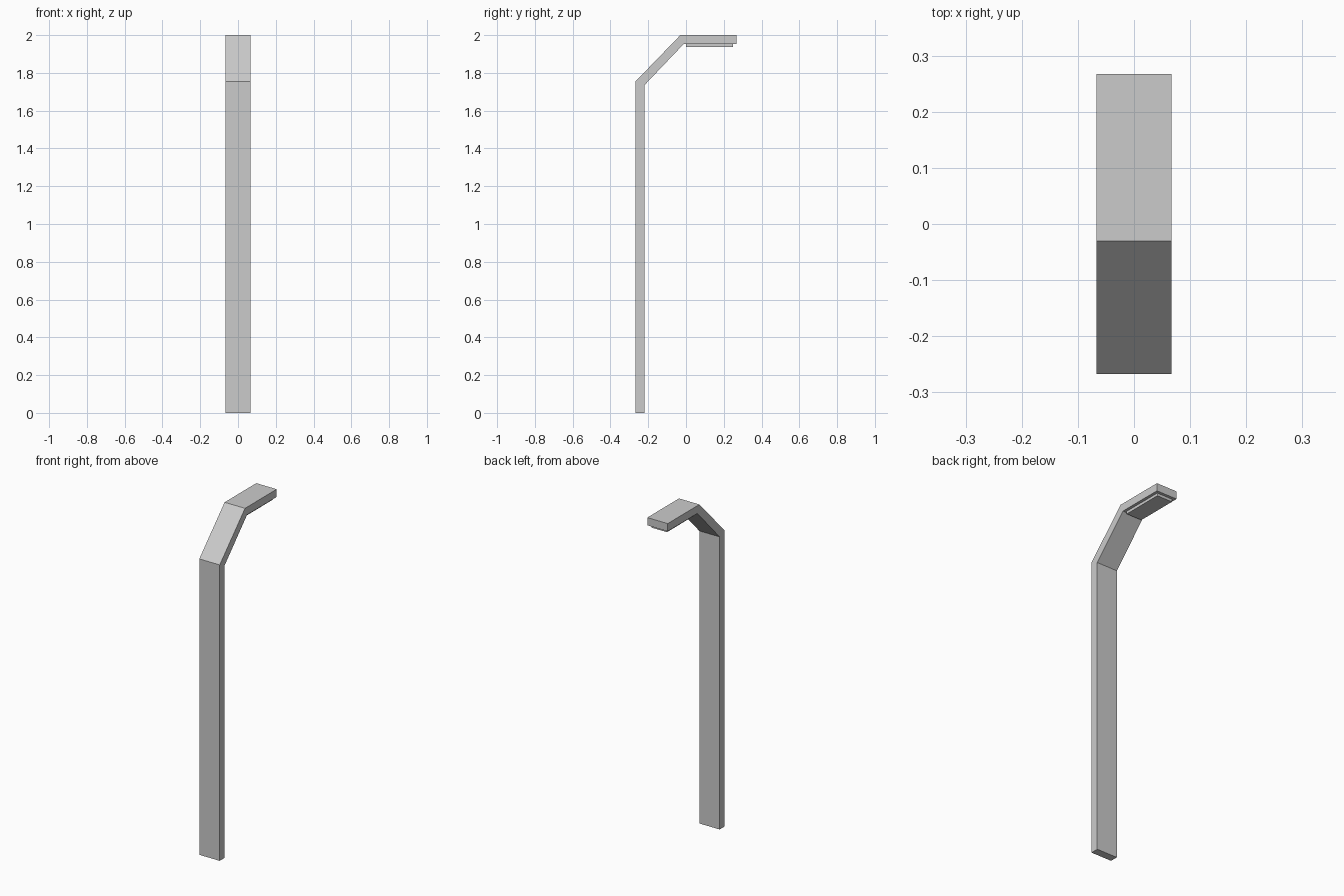
import bpy
import bmesh

if "Cube" in bpy.data.objects:
    bpy.data.objects.remove(bpy.data.objects["Cube"])


def extrude_profile(name, points, half_width):
    """Extrude a closed (y, z) profile symmetrically along x."""
    bm = bmesh.new()
    face = bm.faces.new([bm.verts.new((-half_width, y, z)) for y, z in points])
    result = bmesh.ops.extrude_face_region(bm, geom=[face])
    verts = [v for v in result["geom"] if isinstance(v, bmesh.types.BMVert)]
    bmesh.ops.translate(bm, verts=verts, vec=(2 * half_width, 0, 0))
    bmesh.ops.recalc_face_normals(bm, faces=bm.faces)
    mesh = bpy.data.meshes.new(name)
    bm.to_mesh(mesh)
    bm.free()
    obj = bpy.data.objects.new(name, mesh)
    bpy.context.collection.objects.link(obj)
    return obj


# Flat post bent twice into a horizontal lamp arm
extrude_profile("lamp_post", [
    (-0.267, 0), (-0.22, 0), (-0.22, 1.735), (-0.011, 1.954),
    (0.267, 1.954), (0.267, 2.0), (-0.03, 2.0), (-0.267, 1.755),
], 0.067)

# Thin light panel under the arm
extrude_profile("light_panel", [
    (0.0, 1.938), (0.25, 1.938), (0.25, 1.954), (0.0, 1.954),
], 0.05)
